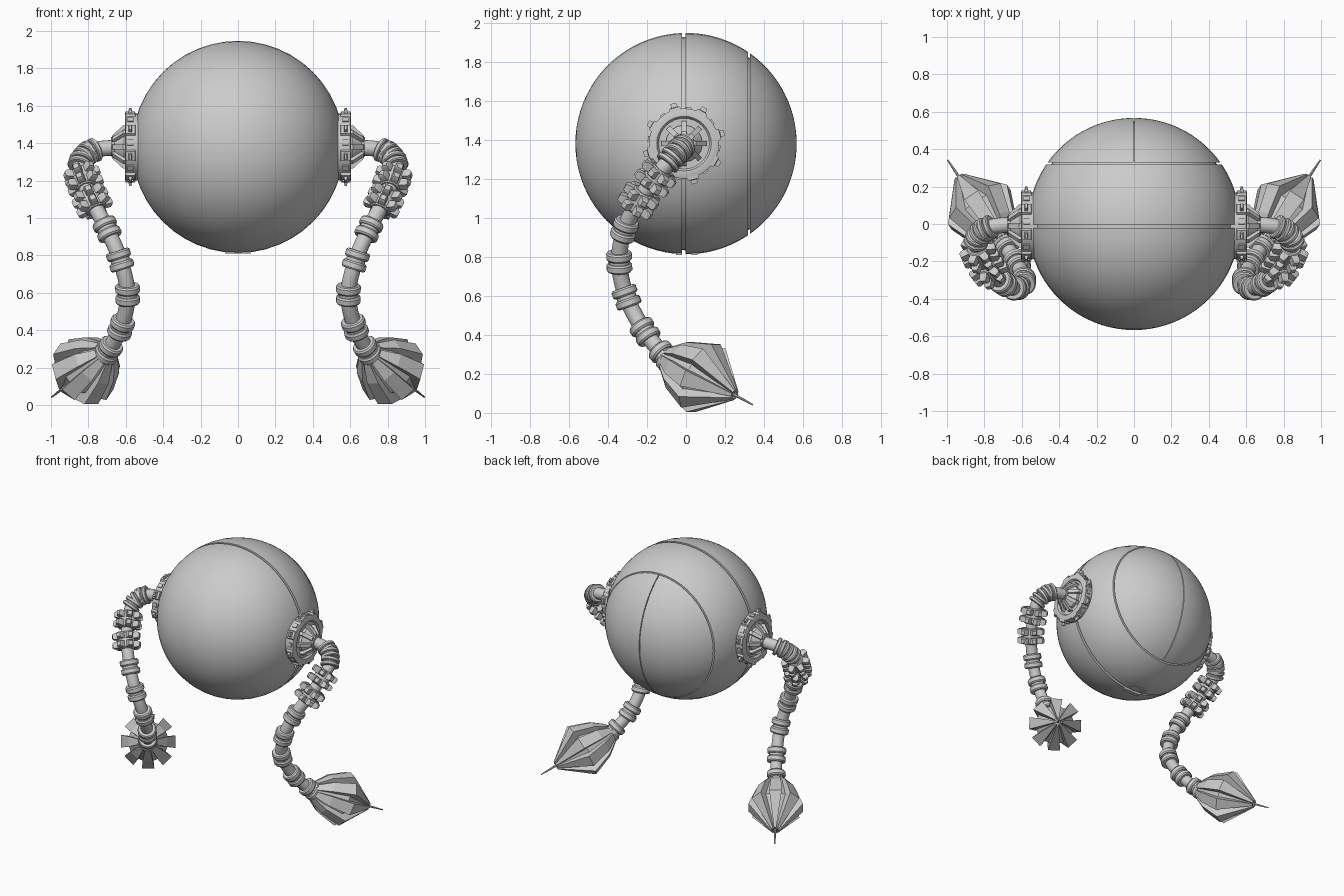
import bpy, bmesh, math
from mathutils import Vector, Matrix

if "Cube" in bpy.data.objects:
    bpy.data.objects.remove(bpy.data.objects["Cube"])

GREY = bpy.data.materials.new("light_grey")
GREY.diffuse_color = (0.6, 0.6, 0.6, 1)
GREY.use_nodes = True
GREY.node_tree.nodes["Principled BSDF"].inputs["Base Color"].default_value = GREY.diffuse_color
C = Vector((0, 0, 1.38))      # body centre
R = 0.567                     # body radius


def finish(bm, name, angle=35, mirror=False):
    bmesh.ops.remove_doubles(bm, verts=bm.verts, dist=1e-5)
    bmesh.ops.recalc_face_normals(bm, faces=bm.faces)
    me = bpy.data.meshes.new(name)
    bm.to_mesh(me)
    bm.free()
    me.materials.append(GREY)
    me.polygons.foreach_set("use_smooth", [True] * len(me.polygons))
    me.set_sharp_from_angle(angle=math.radians(angle))
    ob = bpy.data.objects.new(name, me)
    bpy.context.collection.objects.link(ob)
    if mirror:
        ob.modifiers.new("other_side", 'MIRROR')
    return ob


def loft(bm, loops):
    """Bridge loops of points and close both ends."""
    loops = [[bm.verts.new(p) for p in lp] for lp in loops]
    n = len(loops[0])
    for a, b in zip(loops, loops[1:]):
        for i in range(n):
            j = (i + 1) % n
            bm.faces.new((a[i], a[j], b[j], b[i]))
    bm.faces.new(loops[0])
    bm.faces.new(loops[-1])


def frame(origin, axis):
    """Matrix whose z runs along the axis."""
    return Matrix.Translation(origin) @ Vector(axis).to_track_quat('Z', 'Y').to_matrix().to_4x4()


def lathe(bm, m, profile, n=24):
    """Profile of (distance along axis, radius)."""
    loft(bm, [[m @ Vector((max(r, 1e-4) * math.cos(2 * math.pi * i / n),
                           max(r, 1e-4) * math.sin(2 * math.pi * i / n), t))
               for i in range(n)] for t, r in profile])


def radial(bm, m, count, stations, phase=0.0):
    """Repeat a lofted block around the axis; stations: (radius, t0, t1, half width)."""
    for k in range(count):
        s = m @ Matrix.Rotation(phase + 2 * math.pi * k / count, 4, 'Z')
        loft(bm, [[s @ Vector(p) for p in ((r, -w, a), (r, w, a), (r, w, b), (r, -w, b))]
                  for r, a, b, w in stations])


# ---- body shells, separated by grooves
BODY = frame(C, (0, 1, 0))


def shell(name, y0, y1, split=False):
    bm = bmesh.new()
    a0, a1 = math.asin(max(y0 / R, -1)), math.asin(min(y1 / R, 1))
    n = 20
    prof = [(R * math.sin(a), R * math.cos(a))
            for a in (a0 + (a1 - a0) * i / n for i in range(n + 1))]
    lathe(bm, BODY, prof, 48)
    bmesh.ops.remove_doubles(bm, verts=bm.verts, dist=5e-4)
    if split:
        cut = bmesh.ops.bisect_plane(bm, geom=bm.verts[:] + bm.edges[:] + bm.faces[:],
                                     plane_co=(0.003, 0, 0), plane_no=(1, 0, 0), clear_inner=True)
        edges = [e for e in cut['geom_cut'] if isinstance(e, bmesh.types.BMEdge)]
        bmesh.ops.edgeloop_fill(bm, edges=edges)
    finish(bm, name, mirror=split)


shell("front_shell", -R, -0.021)
shell("middle_shell", -0.003, 0.319)
shell("rear_hatch", 0.328, R, split=True)

bm = bmesh.new()
rc = R - 0.02
lathe(bm, BODY, [(-rc * math.cos(math.pi * i / 24), rc * math.sin(math.pi * i / 24))
                 for i in range(25)], 48)
finish(bm, "inner_core")

# ---- small plates under the body
bm = bmesh.new()
for y in (-0.05, 0.028):
    lo, hi = [[(x, yy, z) for x, yy in ((-0.07, y), (0.07, y), (0.07, y + 0.03), (-0.07, y + 0.03))]
              for z in (0.81, 0.83)]
    loft(bm, [lo, hi])
finish(bm, "belly_plates")

# ---- shoulder hub: toothed ring, cone and struts
HUB = frame((0, -0.01, 1.38), (1, 0, 0))
bm = bmesh.new()
lathe(bm, HUB, [(0.50, 0.17), (0.55, 0.18), (0.60, 0.18), (0.605, 0.17), (0.605, 0.14),
                (0.59, 0.13), (0.59, 0.03)], 32)
radial(bm, HUB, 8, [(0.17, 0.548, 0.604, 0.034), (0.19, 0.55, 0.602, 0.026),
                    (0.192, 0.566, 0.586, 0.018), (0.213, 0.57, 0.582, 0.014)], math.radians(15))
radial(bm, HUB, 8, [(0.17, 0.56, 0.59, 0.015), (0.187, 0.56, 0.59, 0.015)], math.radians(37.5))
finish(bm, "shoulder_hub", mirror=True)

bm = bmesh.new()
lathe(bm, HUB, [(0.58, 0.095), (0.61, 0.095), (0.66, 0.052), (0.68, 0.052), (0.68, 0.03)], 16)
radial(bm, HUB, 8, [(0.03, 0.60, 0.675, 0.013), (0.062, 0.60, 0.672, 0.013),
                    (0.115, 0.59, 0.615, 0.013)])
finish(bm, "shoulder_cone", mirror=True)

# ---- leg path
P = [Vector(p) for p in (
    (0.58, 0, 1.38), (0.68, -0.005, 1.375), (0.76, -0.015, 1.365), (0.815, -0.045, 1.335),
    (0.845, -0.095, 1.28), (0.825, -0.16, 1.20), (0.78, -0.24, 1.09), (0.70, -0.315, 0.94),
    (0.63, -0.342, 0.775), (0.59, -0.305, 0.593), (0.625, -0.21, 0.415), (0.70, -0.10, 0.28))]


def at(u):
    """Point and direction on a smooth curve through the path points."""
    i = min(int(u), len(P) - 2)
    t = u - i
    p0, p1, p2, p3 = P[max(i - 1, 0)], P[i], P[i + 1], P[min(i + 2, len(P) - 1)]
    a, b, c = p2 - p0, 2 * p0 - 5 * p1 + 4 * p2 - p3, 3 * p1 - p0 - 3 * p2 + p3
    return (p1 + 0.5 * (a * t + b * t * t + c * t ** 3),
            (0.5 * (a + 2 * b * t + 3 * c * t * t)).normalized())


# flexible tube
bm = bmesh.new()
rings, side = [], Vector((0, 0, 1))
for k in range(67):
    p, d = at(k * (len(P) - 1) / 66)
    side = (side - d * side.dot(d)).normalized()
    up = d.cross(side)
    rings.append([p + 0.042 * (side * math.cos(q) + up * math.sin(q))
                  for q in (2 * math.pi * i / 16 for i in range(16))])
loft(bm, rings)
finish(bm, "leg_tube", 50, mirror=True)

# paired collars along the tube
bm = bmesh.new()
for u in (2.35, 3.0, 3.75, 7, 8, 9, 10, 10.85):
    p, d = at(u)
    m = frame(p, d)
    s = 0.6 if u < 4 else 1
    for c in (-0.03 * s, 0.03 * s):
        h = 0.022 * s
        lathe(bm, m, [(c - h, 0.03), (c - h, 0.059), (c - h * 0.6, 0.066),
                      (c + h * 0.6, 0.066), (c + h, 0.059), (c + h, 0.03)], 20)
    lathe(bm, m, [(-0.03 * s, 0.052), (0.03 * s, 0.052)], 20)
finish(bm, "leg_collars", mirror=True)

# toothed knee joints
bm = bmesh.new()
for u in (4.95, 6.0):
    p, d = at(u)
    m = frame(p, d)
    lathe(bm, m, [(-0.06, 0.05), (-0.05, 0.06), (0.05, 0.06), (0.06, 0.05)], 16)
    for c, ph in ((-0.032, 0), (0.032, 0)):
        radial(bm, m, 7, [(0.04, c - 0.022, c + 0.022, 0.02), (0.088, c - 0.022, c + 0.022, 0.02),
                          (0.1, c - 0.014, c + 0.014, 0.014)], ph)
finish(bm, "knee_gears", mirror=True)

# ---- foot: pointed core, petals and needle
FOOT = frame(P[-1], Vector((0.995, 0.34, 0.043)) - P[-1])
bm = bmesh.new()
lathe(bm, FOOT, [(-0.03, 0.05), (0.0, 0.06), (0.08, 0.105), (0.23, 0.15), (0.45, 0.018)], 8)
finish(bm, "foot_core", 20, mirror=True)

bm = bmesh.new()
petal = ((0.01, 0.068, 0.02), (0.10, 0.135, 0.036), (0.25, 0.19, 0.044), (0.46, 0.03, 0.008))
for k in range(8):
    s = FOOT @ Matrix.Rotation(math.pi / 4 * k, 4, 'Z')
    loft(bm, [[s @ Vector(q) for q in ((r, -w, t), (r, w, t), (r * 0.6, w * 0.8, t),
                                       (r * 0.6, -w * 0.8, t))] for t, r, w in petal])
finish(bm, "foot_petals", 15, mirror=True)

bm = bmesh.new()
lathe(bm, FOOT, [(0.42, 0.012), (0.47, 0.008), (0.582, 0.004)], 8)
finish(bm, "foot_needle", mirror=True)
